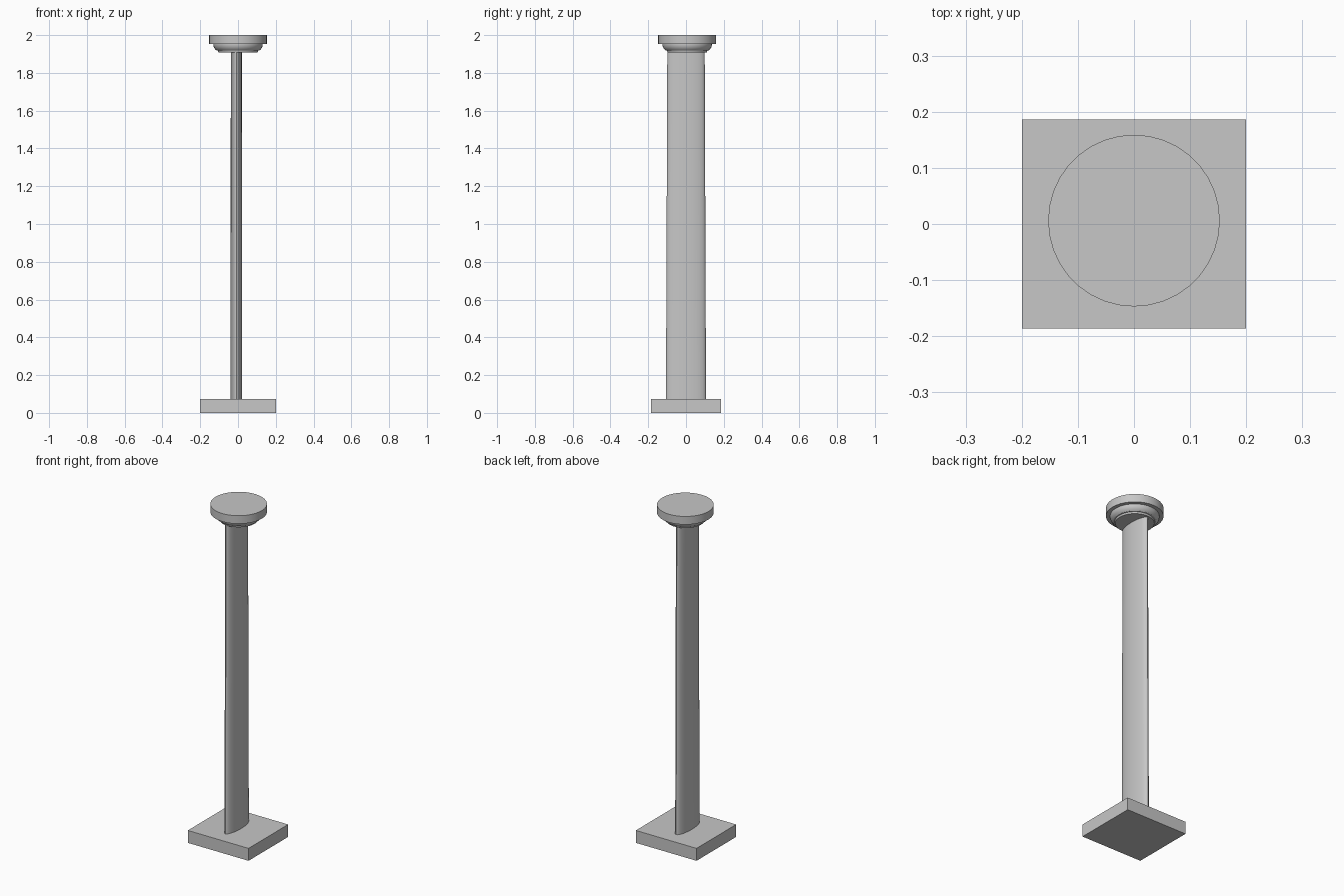
import bpy, bmesh, math

if "Cube" in bpy.data.objects:
    bpy.data.objects.remove(bpy.data.objects["Cube"])

stone = bpy.data.materials.new("grey stone")
stone.diffuse_color = (0.57, 0.57, 0.57, 1.0)
stone.use_nodes = True
stone.node_tree.nodes["Principled BSDF"].inputs["Base Color"].default_value = stone.diffuse_color


def make_object(name, bm, smooth):
    bmesh.ops.recalc_face_normals(bm, faces=bm.faces)
    mesh = bpy.data.meshes.new(name)
    bm.to_mesh(mesh)
    bm.free()
    mesh.materials.append(stone)
    obj = bpy.data.objects.new(name, mesh)
    bpy.context.collection.objects.link(obj)
    if smooth:
        bpy.ops.object.select_all(action='DESELECT')
        obj.select_set(True)
        bpy.context.view_layer.objects.active = obj
        bpy.ops.object.shade_smooth_by_angle(angle=math.radians(30))
    return obj


def loft(name, profile, centre, sides):
    """Stack elliptical rings (rx, ry, z) into a capped solid."""
    bm = bmesh.new()
    rings = []
    for rx, ry, z in profile:
        rings.append([bm.verts.new((centre[0] + rx * math.cos(2 * math.pi * i / sides),
                                    centre[1] + ry * math.sin(2 * math.pi * i / sides), z))
                      for i in range(sides)])
    for low, high in zip(rings, rings[1:]):
        for i in range(sides):
            j = (i + 1) % sides
            bm.faces.new((low[i], low[j], high[j], high[i]))
    bm.faces.new(rings[0][::-1])
    bm.faces.new(rings[-1])
    return make_object(name, bm, True)


# Rectangular plinth
bm = bmesh.new()
bmesh.ops.create_cube(bm, size=1)
for v in bm.verts:
    v.co = (v.co.x * 0.4, v.co.y * 0.373, (v.co.z + 0.5) * 0.074)
make_object("plinth", bm, False)

# Flattened, slightly tapering shaft
loft("shaft", [(0.031, 0.106, 0.07), (0.029, 0.099, 1.915)], (-0.009, 0.0), 32)

# Round capital: neck ring, rounded cushion, flat disc
capital = [(0.104, 1.908), (0.107, 1.918), (0.114, 1.919), (0.122, 1.926),
           (0.128, 1.936), (0.131, 1.947), (0.131, 1.952),
           (0.153, 1.952), (0.153, 2.0)]
loft("capital", [(r, r, z) for r, z in capital], (0.0, 0.006), 36)
